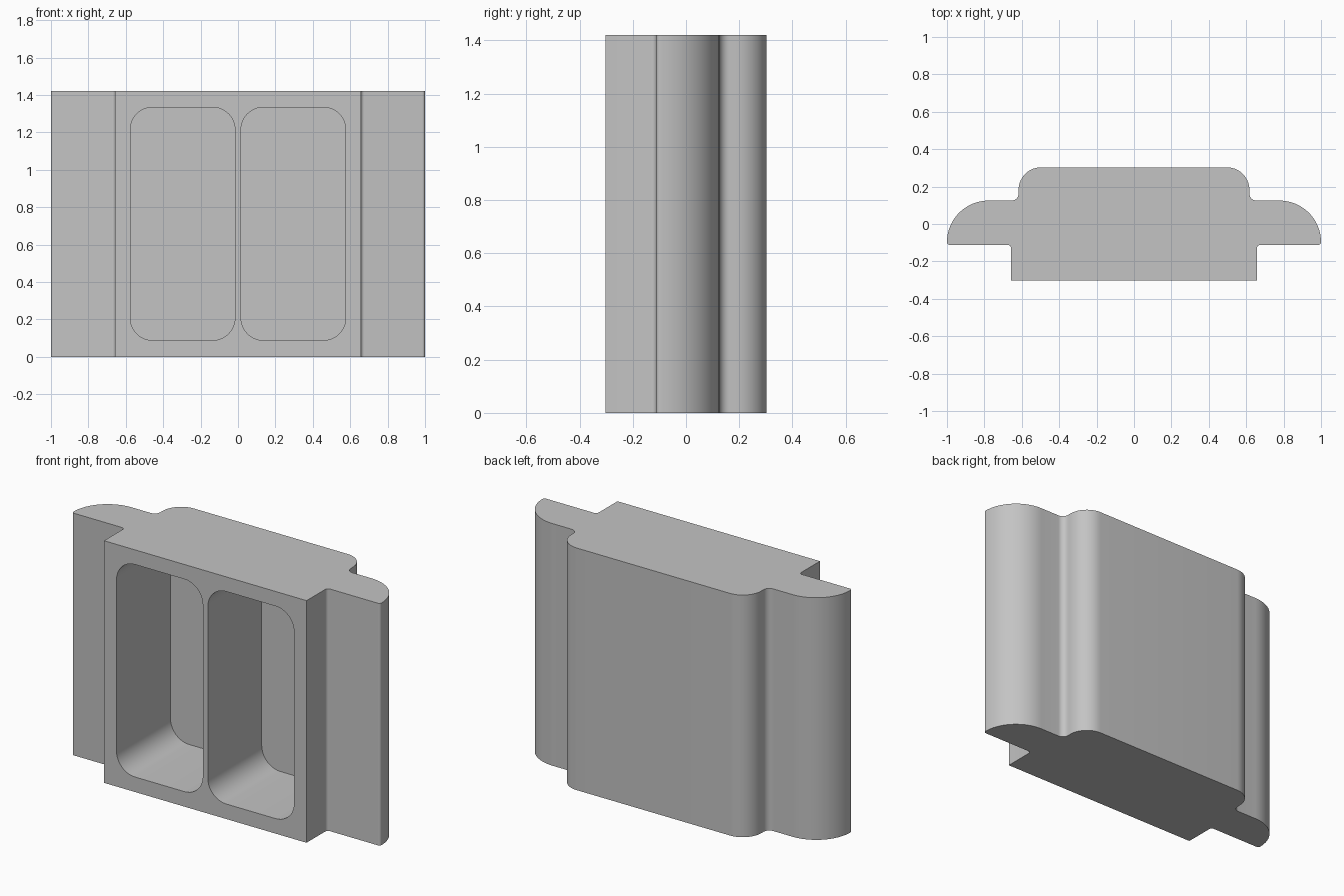
import bpy
import bmesh
from math import cos, sin, radians
from mathutils import Vector

cube = bpy.data.objects.get("Cube")
if cube:
    bpy.data.objects.remove(cube, do_unlink=True)

HEIGHT = 1.42
FRONT, BACK = -0.303, 0.303

grey = bpy.data.materials.new("plain grey")
grey.use_nodes = True
colour = (0.55, 0.55, 0.55, 1)
grey.diffuse_color = colour
grey.node_tree.nodes["Principled BSDF"].inputs["Base Color"].default_value = colour


def arc(cx, cy, r, start, end, steps):
    """Points along a circular arc, angles in degrees."""
    angles = [radians(start + (end - start) * i / steps) for i in range(steps + 1)]
    return [(cx + r * cos(a), cy + r * sin(a)) for a in angles]


def prism(name, points, direction):
    """Extrude a closed outline of 3D points into a solid."""
    bm = bmesh.new()
    face = bm.faces.new([bm.verts.new(p) for p in points])
    top = bmesh.ops.extrude_face_region(bm, geom=[face])
    verts = [v for v in top["geom"] if isinstance(v, bmesh.types.BMVert)]
    bmesh.ops.translate(bm, verts=verts, vec=Vector(direction))
    bmesh.ops.recalc_face_normals(bm, faces=bm.faces)
    mesh = bpy.data.meshes.new(name)
    bm.to_mesh(mesh)
    bm.free()
    mesh.materials.append(grey)
    obj = bpy.data.objects.new(name, mesh)
    bpy.context.collection.objects.link(obj)
    return obj


# Half outline: square front block, rounded side wing, rounded back
half = [(0.657, FRONT)]
half += arc(0.675, -0.13, 0.018, 180, 90, 5)
half += arc(0.985, -0.097, 0.015, -90, 0, 5)
half += arc(0.778, -0.097, 0.222, 2, 90, 20)
half += arc(0.655, 0.163, 0.038, 270, 180, 8)
half += arc(0.497, BACK - 0.12, 0.12, 0, 90, 14)
outline = half + [(-x, y) for x, y in reversed(half)]
body = prism("body", [(x, y, 0) for x, y in outline], (0, 0, HEIGHT))

# Two deep rounded pockets in the front, either side of a thin web
R, X0, X1, Z0, Z1 = 0.12, 0.016, 0.576, 0.088, 1.334
pocket = []
for cx, cz, a in ((X1 - R, Z0 + R, -90), (X1 - R, Z1 - R, 0),
                  (X0 + R, Z1 - R, 90), (X0 + R, Z0 + R, 180)):
    pocket += arc(cx, cz, R, a, a + 90, 10)

bpy.context.view_layer.objects.active = body
for side, name in ((1, "left"), (-1, "right")):
    cutter = prism(name + "_pocket_cutter",
                   [(side * x, FRONT - 0.1, z) for x, z in pocket], (0, 0.6, 0))
    cutter.hide_render = True
    cut = body.modifiers.new(name + "_pocket", "BOOLEAN")
    cut.operation = "DIFFERENCE"
    cut.solver = "EXACT"
    cut.object = cutter
    bpy.ops.object.modifier_apply(modifier=cut.name)
    bpy.data.objects.remove(cutter, do_unlink=True)

# Smooth curved walls, crisp rims
bpy.ops.object.select_all(action="DESELECT")
body.select_set(True)
bpy.ops.object.shade_smooth_by_angle(angle=radians(30))
